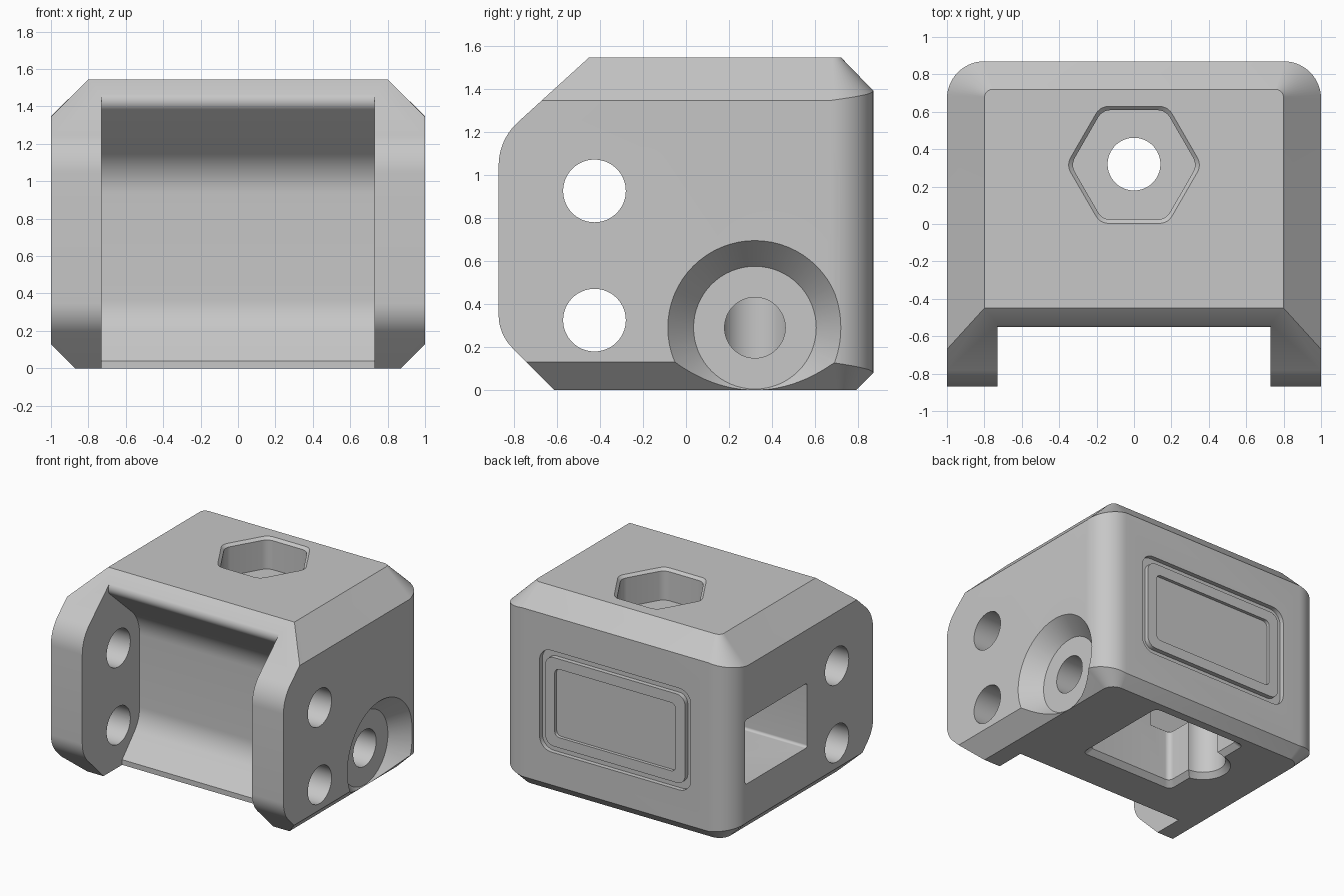
import bpy, bmesh, math
from mathutils import Vector

cube = bpy.data.objects.get("Cube")
if cube:
    bpy.data.objects.remove(cube, do_unlink=True)

grey = bpy.data.materials.new("plain grey")
grey.use_nodes = True
GREY = (0.57, 0.57, 0.57, 1)
grey.diffuse_color = GREY
grey.node_tree.nodes["Principled BSDF"].inputs["Base Color"].default_value = GREY


def make_object(name, bm):
    bmesh.ops.recalc_face_normals(bm, faces=bm.faces)
    mesh = bpy.data.meshes.new(name)
    bm.to_mesh(mesh)
    bm.free()
    mesh.materials.append(grey)
    obj = bpy.data.objects.new(name, mesh)
    bpy.context.collection.objects.link(obj)
    return obj


def place(axis, a, b, d):
    # Put a 2D point at depth d along the given axis
    return {"x": (d, a, b), "y": (a, d, b), "z": (a, b, d)}[axis]


def rounded(corners, steps=10):
    # Each corner is (a, b, tangent length)
    out = []
    for i, (a, b, t) in enumerate(corners):
        p = Vector((a, b, 0))
        if not t:
            out.append((a, b))
            continue
        u = (Vector((*corners[i - 1][:2], 0)) - p).normalized()
        v = (Vector((*corners[(i + 1) % len(corners)][:2], 0)) - p).normalized()
        centre = p + (u + v) * t / (1 + u.dot(v))
        start, end = p + u * t - centre, p + v * t - centre
        for k in range(steps + 1):
            q = centre + start.normalized().slerp(end.normalized(), k / steps) * start.length
            out.append((q.x, q.y))
    return out


def rectangle(ca, cb, ha, hb, t):
    signs = [(-1, -1), (1, -1), (1, 1), (-1, 1)]
    return rounded([(ca + s * ha, cb + r * hb, t) for s, r in signs])


def circle(ca, cb, radius, sides=64):
    angles = [2 * math.pi * i / sides for i in range(sides)]
    return [(ca + radius * math.cos(t), cb + radius * math.sin(t)) for t in angles]


def loft(name, axis, *rings):
    # Skin (outline, depth) rings; a point may carry its own depth shift
    bm = bmesh.new()
    loops = [[bm.verts.new(place(axis, a, b, d + sum(shift))) for a, b, *shift in pts]
             for pts, d in rings]
    bm.faces.new(loops[0])
    bm.faces.new(loops[-1])
    for low, high in zip(loops, loops[1:]):
        for i in range(len(low)):
            j = (i + 1) % len(low)
            bm.faces.new((low[i], low[j], high[j], high[i]))
    return make_object(name, bm)


def prism(name, axis, pts, lo, hi):
    return loft(name, axis, (pts, lo), (pts, hi))


def combine(target, tool, operation="DIFFERENCE"):
    mod = target.modifiers.new(tool.name, "BOOLEAN")
    mod.operation = operation
    mod.solver = "EXACT"
    mod.object = tool
    bpy.context.view_layer.objects.active = target
    bpy.ops.object.modifier_apply(modifier=mod.name)
    bpy.data.objects.remove(tool, do_unlink=True)


# Block with rounded back corners and chamfered top and bottom edges
def plan(half_x, back_y, radius, shift, steps=14):
    right = []
    for i in range(steps + 1):
        a = i / steps * math.pi / 2
        right.append((half_x - radius + radius * math.cos(a),
                      back_y - radius + radius * math.sin(a), shift * i / steps))
    left = [(-x, y, s) for x, y, s in reversed(right)]
    return [(half_x, -1, 0)] + right + left + [(-half_x, -1, 0)]


body = loft("mount_body", "z", (plan(0.87, 0.79, 0.09, 0), 0),
            (plan(1, 0.87, 0.2, -0.05), 0.13), (plan(1, 0.87, 0.2, 0.045), 1.345),
            (plan(0.8, 0.72, 0.045, 0), 1.545))

# Side outline: sloped roof front and rounded cheek corners
side = rounded([(-0.61, 0, 0), (-0.87, 0.26, 0.09), (-0.87, 1.163, 0.12),
                (-0.45, 1.545, 0), (-0.4, 1.7, 0), (1, 1.7, 0), (1, -0.1, 0), (-0.6, -0.1, 0)])
combine(body, prism("side_outline", "x", side, -1.2, 1.2), "INTERSECT")

# Front channel between the two cheeks, with a rounded lip under the roof
channel = rounded([(-1.2, -0.2, 0), (-0.38, -0.2, 0), (-0.38, 0.04, 0), (-0.165, 0.27, 0.1),
                   (-0.165, 1.06, 0.13), (-0.58, 1.428, 0.067), (-0.3, 1.683, 0),
                   (-1.2, 1.8, 0)])
combine(body, prism("front_channel", "x", channel, -0.73, 0.73))

# Cross holes through the cheeks
for z in (0.325, 0.925):
    combine(body, prism("cheek_hole", "x", circle(-0.425, z, 0.1455), -1.2, 1.2))

# Inner cavity, open below, with a round groove on its right wall
combine(body, loft("cavity", "z", (rectangle(0, 0.32, 0.44, 0.44, 0.05), -0.04),
                   (rectangle(0, 0.32, 0.37, 0.37, 0.04), 0.04),
                   (rectangle(0, 0.32, 0.37, 0.37, 0.04), 0.93)))
combine(body, loft("cavity_groove", "z", (circle(-0.37, 0.32, 0.23), -0.04),
                   (circle(-0.37, 0.32, 0.16), 0.04), (circle(-0.37, 0.32, 0.16), 0.92)))

# Window in the side opposite the bolt seat
combine(body, prism("side_window", "x", rectangle(0.32, 0.68, 0.38, 0.25, 0.02), -1.2, -0.2))

# Conical bolt seat and bore
combine(body, loft("bolt_seat", "x", (circle(0.32, 0.29, 0.285), 0.865),
                   (circle(0.32, 0.29, 0.44), 1.04)))
combine(body, prism("bolt_bore", "x", circle(0.32, 0.29, 0.141), 0, 1.1))


# Hexagonal pocket with a chamfered rim, and the bore below it
def hexagon(flat):
    r = flat / math.cos(math.pi / 6)
    return rounded([(r * math.cos(i * math.pi / 3), 0.316 + r * math.sin(i * math.pi / 3), 0.045)
                    for i in range(6)], 5)


combine(body, loft("hex_pocket", "z", (hexagon(0.293), 1.3), (hexagon(0.293), 1.525),
                   (hexagon(0.333), 1.565)))
combine(body, prism("top_bore", "z", circle(0, 0.32, 0.141), 0.8, 1.4))

# Back panel: a groove around a plate with a sunken middle
groove = prism("panel_groove", "y", rectangle(0, 0.73, 0.65, 0.395, 0.1), 0.835, 1)
combine(groove, prism("panel_plate", "y", rectangle(0, 0.73, 0.6, 0.345, 0.07), 0.7, 1.1))
combine(body, groove)
combine(body, prism("panel_middle", "y", rectangle(0, 0.73, 0.52, 0.265, 0.04), 0.845, 1))

# Tidy the cut faces, then smooth the curved walls and keep the edges sharp
bm = bmesh.new()
bm.from_mesh(body.data)
bmesh.ops.remove_doubles(bm, verts=bm.verts, dist=0.0005)
bmesh.ops.dissolve_limit(bm, angle_limit=math.radians(1), verts=bm.verts, edges=bm.edges)
bm.to_mesh(body.data)
bm.free()
bpy.ops.object.select_all(action="DESELECT")
body.select_set(True)
bpy.context.view_layer.objects.active = body
bpy.ops.object.shade_smooth_by_angle(angle=math.radians(25))
